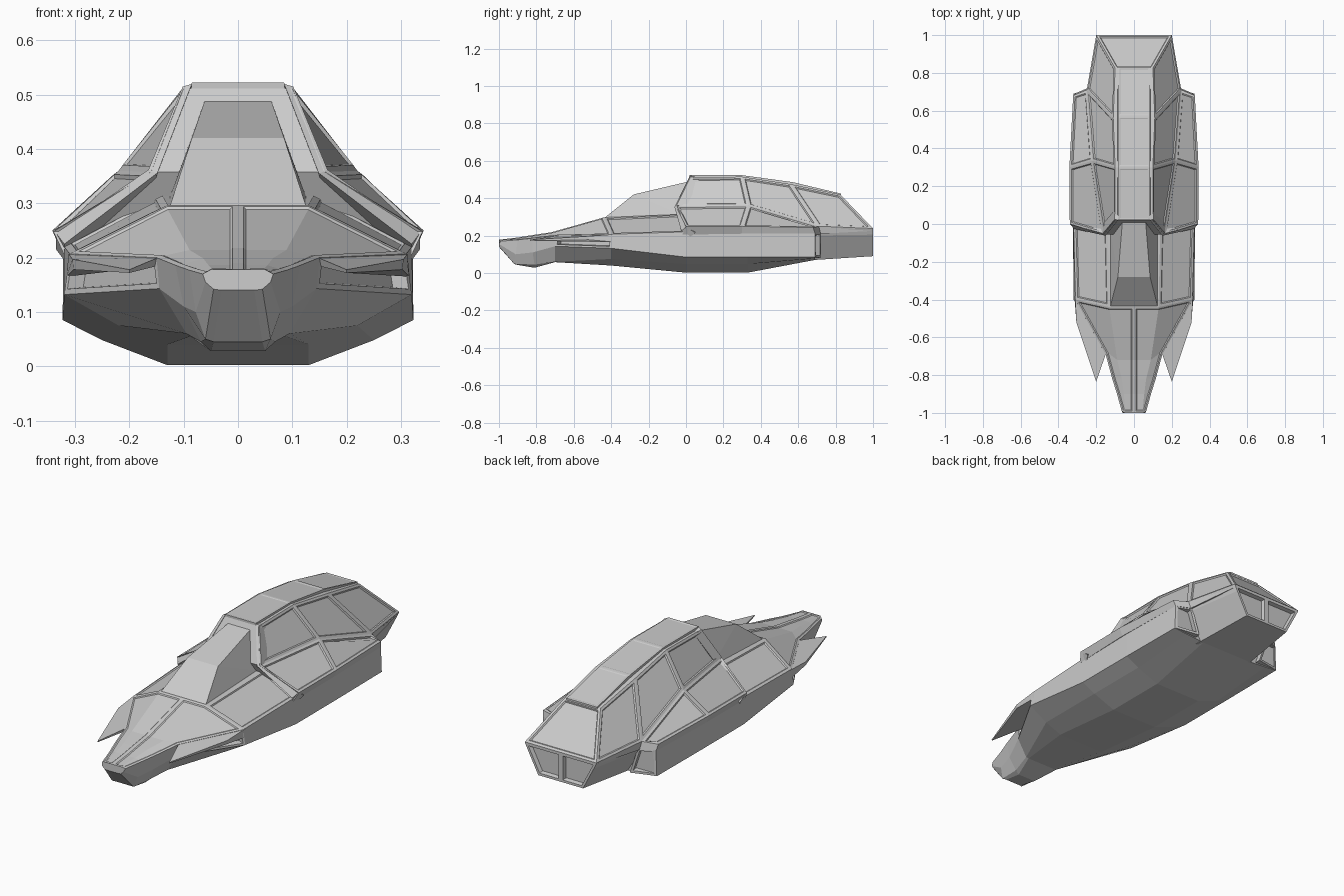
import bpy, bmesh
from mathutils import Vector

if "Cube" in bpy.data.objects:
    bpy.data.objects.remove(bpy.data.objects["Cube"])


def finish(bm, name):
    me = bpy.data.meshes.new(name)
    bm.to_mesh(me)
    bm.free()
    ob = bpy.data.objects.new(name, me)
    bpy.context.collection.objects.link(ob)
    return ob


def panel(bm, faces, frame=0.012, depth=0.006, region=False):
    """Frame a face, then sink the pane inside it."""
    op = bmesh.ops.inset_region if region else bmesh.ops.inset_individual
    op(bm, faces=faces, thickness=frame, depth=0, use_even_offset=True)
    op(bm, faces=faces, thickness=0.005, depth=-depth, use_even_offset=True)


def sym_mesh(name, pts, side, centre=(), framed=(), frame=0.012, depth=0.006):
    """Named right-side points; side faces are mirrored, '-' marks mirrored points."""
    bm = bmesh.new()
    v = {}
    for k, (x, y, z) in pts.items():
        v[k] = bm.verts.new((x, y, z))
        v['-' + k] = bm.verts.new((-x, y, z)) if x else v[k]
    inset = []
    for f in list(side) + list(centre):
        keys = f.split()
        variants = [keys] if f in centre else [keys, ['-' + k for k in reversed(keys)]]
        for ks in variants:
            face = bm.faces.new([v[k] for k in ks])
            if f in framed:
                inset.append(face)
    bmesh.ops.recalc_face_normals(bm, faces=bm.faces)
    if inset:
        panel(bm, inset, frame, depth)
    return finish(bm, name)


def prism_pair(name, top, bottom, inset_end=False):
    """Two mirrored prisms between matching polygons."""
    n = len(top)
    pts = {f't{i}': p for i, p in enumerate(top)}
    pts.update({f'b{i}': p for i, p in enumerate(bottom)})
    cap = ' '.join(f't{i}' for i in range(n))
    side = [cap, ' '.join(f'b{i}' for i in range(n))]
    side += [f't{i} t{(i+1)%n} b{(i+1)%n} b{i}' for i in range(n)]
    return sym_mesh(name, pts, side, framed=[cap] if inset_end else [], depth=0.05)


# Hull: half sections (deck, edge, chine, bilge, keel), lofted nose to stern
sections = [
    [(.05, -1, .178), (.065, -.99, .17), (.06, -1, .155), (.045, -1, .142), (.03, -1, .14)],
    [(.055, -.9, .19), (.09, -.9, .177), (.078, -.91, .1), (.06, -.92, .05), (.045, -.91, .045)],
    [(.065, -.82, .203), (.115, -.82, .186), (.1, -.82, .11), (.068, -.81, .045), (.05, -.81, .028)],
    [(.09, -.72, .218), (.15, -.69, .2), (.145, -.7, .143), (.095, -.7, .06), (.08, -.7, .058)],
    [(.13, -.44, .297), (.31, -.4, .207), (.32, -.4, .132), (.22, -.4, .075), (.13, -.4, .04)],
    [(.14, 0, .315), (.32, 0, .22), (.323, 0, .085), (.25, 0, .048), (.13, 0, .002)],
    [(.14, .33, .31), (.322, .33, .22), (.323, .33, .085), (.25, .33, .048), (.13, .33, .002)],
    [(.14, .69, .235), (.315, .69, .21), (.32, .69, .085), (.25, .69, .078), (.14, .69, .07)],
]
bm = bmesh.new()
rings = []
for s in sections:
    half = [(0, s[0][1], s[0][2])] + s
    ring = half + [(-x, y, z) for x, y, z in reversed(s)]
    rings.append([bm.verts.new(p) for p in ring])
n = len(rings[0])
grid = [[bm.faces.new((a[i], a[(i + 1) % n], b[(i + 1) % n], b[i])) for i in range(n)]
        for a, b in zip(rings, rings[1:])]
bm.faces.new(rings[0])
bm.faces.new(rings[-1])
bmesh.ops.recalc_face_normals(bm, faces=bm.faces)
for cols in ((0, 1), (n - 1, n - 2)):
    panel(bm, [grid[r][c] for r in range(4) for c in cols], 0.01, 0.004, region=True)
    panel(bm, [grid[4][cols[1]]], 0.014, 0.005)
panel(bm, [grid[3][2], grid[3][n - 3]], 0.01, 0.03)
finish(bm, "hull")

# Cabin with framed windows (T top, M middle, L lower, B lip)
cabin = {
    'T0': (.1, .02, .512), 'T1': (.1, .3, .515), 'T2': (.11, .56, .475), 'T3': (.1, .825, .42),
    'M0': (.16, -.055, .358), 'M1': (.22, .335, .36),
    'L0': (.34, 0, .248), 'L1': (.342, .3, .25), 'L2': (.25, .71, .25),
    'L4': (.322, .68, .243), 'L3': (.2, 1, .238),
    'B0': (.32, -.02, .205), 'B1': (.325, .3, .21), 'B4': (.315, .69, .21),
    'B2': (.245, .72, .21), 'B3': (.195, 1, .225),
}
windows = ['T0 M0 M1 T1', 'M0 L0 L1 M1', 'T1 M1 L2 T2', 'M1 L1 L4 L2', 'T2 L2 L3 T3']
lips = ['L0 B0 B1 L1', 'L1 B1 B4 L4', 'L4 B4 B2 L2', 'L2 B2 B3 L3']
rear = 'T3 L3 -L3 -T3'
middle = ['T0 T1 -T1 -T0', 'T1 T2 -T2 -T1', 'T2 T3 -T3 -T2', rear, 'L3 B3 -B3 -L3',
          'T0 -T0 -M0 M0', 'M0 -M0 -L0 L0', 'L0 -L0 -B0 B0',
          'B0 B1 B4 B2 B3 -B3 -B2 -B4 -B1 -B0']
sym_mesh("cabin", cabin, windows + lips, middle, framed=windows + [rear])

# Roof slab: three raised segments
line = [(.02, .523), (.3, .523), (.57, .486), (.83, .424)]
roof = {}
for i, (y, z) in enumerate(line):
    roof[f'a{i}'] = (.085, y, z)
    roof[f'b{i}'] = (.088, y, z - .025)
tops = [f'a{i} a{i+1} -a{i+1} -a{i}' for i in range(3)]
sym_mesh("roof", roof, [f'a{i} b{i} b{i+1} a{i+1}' for i in range(3)],
         tops + [f'b{i} -b{i} -b{i+1} b{i+1}' for i in range(3)]
         + ['a0 -a0 -b0 b0', 'a3 b3 -b3 -a3'], framed=tops, frame=0.008, depth=0.002)

# Front pillars beside the cabin front
pillar = [(.085, .02, .52), (.102, .025, .515), (.165, -.05, .362), (.15, -.062, .352)]
prism_pair("front_pillar", pillar, [(x, y + .05, z - .01) for x, y, z in pillar])
foot = [(.15, -.062, .355), (.165, -.05, .362), (.335, 0, .245), (.32, -.025, .225)]
prism_pair("pillar_foot", foot, [(x, y + .05, z - .03) for x, y, z in foot])

# Sloping fairing ahead of the cabin
bm = bmesh.new()
for x, y, z in [(.125, -.435, .296), (.085, -.28, .42), (.06, .03, .493),
                (.13, 0, .3), (.12, -.42, .27), (.12, .03, .27)]:
    for s in (1, -1):
        bm.verts.new((s * x, y, z))
bmesh.ops.convex_hull(bm, input=bm.verts)
bmesh.ops.dissolve_limit(bm, angle_limit=0.02, verts=bm.verts, edges=bm.edges)
finish(bm, "fairing")

# Tail under the rear window, with two sunken panels
tail = {
    'c0': (0, .62, .24), 'a0': (.255, .66, .24), 'b0': (.245, .66, .2), 'k0': (.16, .66, .068), 'm0': (0, .66, .068),
    'c1': (0, 1, .235), 'a1': (.2, 1, .235), 'b1': (.185, 1, .205), 'k1': (.125, 1, .09), 'm1': (0, 1, .09),
}
back = 'c1 a1 b1 k1 m1'
sym_mesh("tail", tail, ['c0 a0 a1 c1', 'a0 b0 b1 a1', 'b0 k0 k1 b1', 'k0 m0 m1 k1',
                        'c0 a0 b0 k0 m0', back], framed=[back], depth=0.02)

# Exhaust boxes behind the side pods
end = [(.235, .72, .215), (.315, .69, .215), (.32, .69, .086), (.19, .72, .08)]
prism_pair("exhaust", end, [(x, .6, z) for x, y, z in end], inset_end=True)

# Forward-pointing blades at the hull shoulders
blade = [(.312, -.38, .207), (.305, -.52, .197), (.2, -.835, .178), (.15, -.69, .199)]
under = [(.316, -.38, .165), (.303, -.52, .178), (.2, -.833, .172), (.148, -.67, .185)]
prism_pair("shoulder_blade", blade, under)
